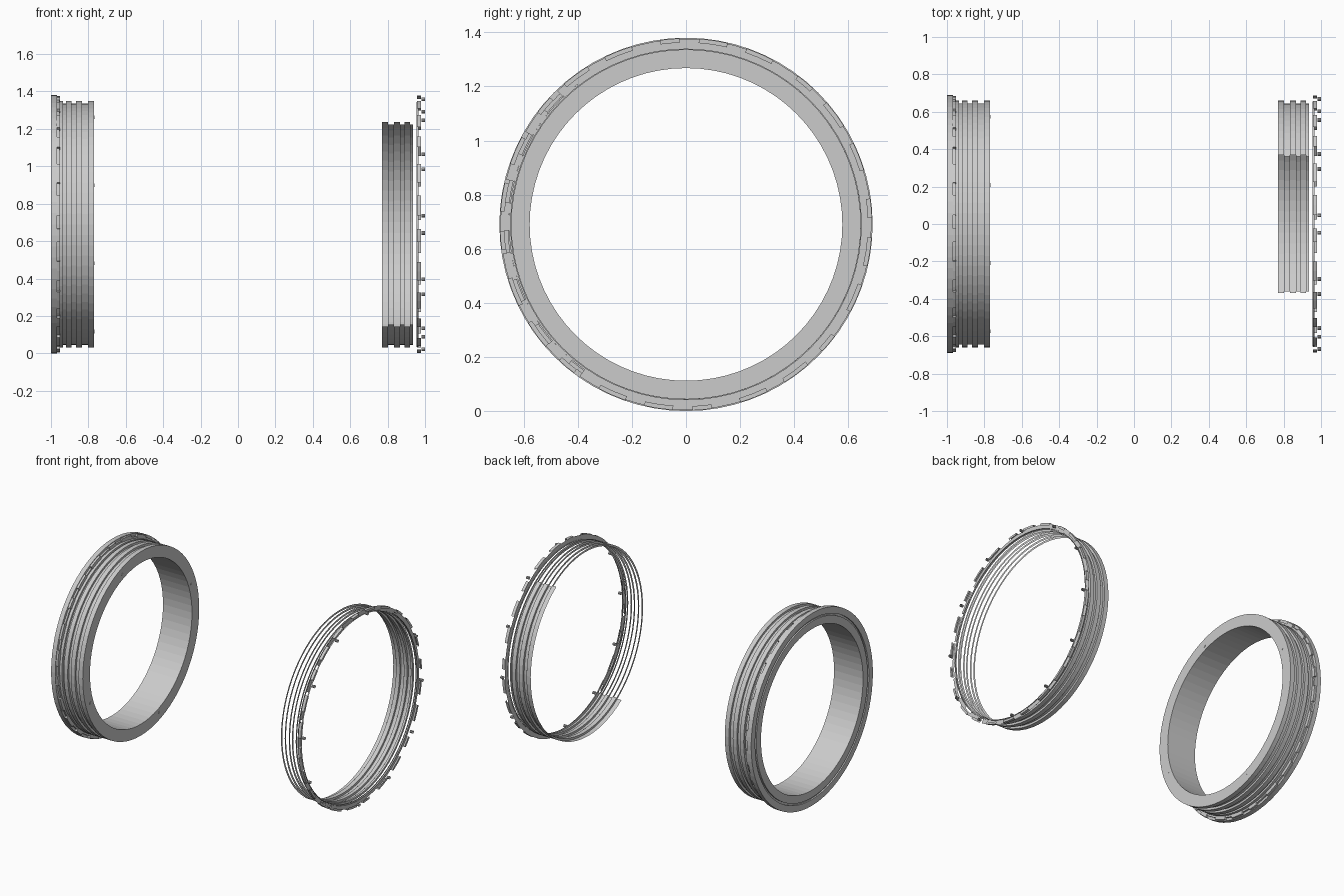
import bpy, bmesh
from math import sin, cos, radians, pi

if "Cube" in bpy.data.objects:
    bpy.data.objects.remove(bpy.data.objects["Cube"])

CZ = 0.69      # height of the shared ring axis
SEG = 72       # facets around a full ring


def lathe(name, strips, arcs=((0, 360),), loop=False):
    """Sweep (x, r) profiles about the x axis; angles run from +y towards +z."""
    bm = bmesh.new()
    for prof in strips:
        for a0, a1 in arcs:
            full = a1 - a0 >= 360
            n = max(2, round((a1 - a0) / 360 * SEG))
            rows = []
            for i in range(n if full else n + 1):
                a = radians(a0 + (a1 - a0) * i / n)
                rows.append([bm.verts.new((x, r * cos(a), CZ + r * sin(a))) for x, r in prof])
            m = len(prof)
            for i in range(n):
                p, q = rows[i], rows[(i + 1) % len(rows)]
                for j in range(m if loop else m - 1):
                    k = (j + 1) % m
                    bm.faces.new((p[j], p[k], q[k], q[j]))
            if loop and not full:
                bm.faces.new(rows[0])
                bm.faces.new(rows[-1][::-1])
    bmesh.ops.recalc_face_normals(bm, faces=bm.faces)
    me = bpy.data.meshes.new(name)
    bm.to_mesh(me)
    bm.free()
    ob = bpy.data.objects.new(name, me)
    bpy.context.collection.objects.link(ob)
    return ob


def pins(name, x0, x1, r, start, count, caps=True):
    """Ring of small screw heads or open screw-hole walls."""
    bm = bmesh.new()
    for i in range(count):
        a = radians(start) + 2 * pi * i / count
        ends = [[bm.verts.new((x, r * cos(a) + 0.01 * cos(t * pi / 5),
                               CZ + r * sin(a) + 0.01 * sin(t * pi / 5)))
                 for t in range(10)] for x in (x0, x1)]
        for t in range(10):
            u = (t + 1) % 10
            bm.faces.new((ends[0][t], ends[0][u], ends[1][u], ends[1][t]))
        if caps:
            bm.faces.new(ends[0])
            bm.faces.new(ends[1])
    bmesh.ops.recalc_face_normals(bm, faces=bm.faces)
    me = bpy.data.meshes.new(name)
    bm.to_mesh(me)
    bm.free()
    bpy.context.collection.objects.link(bpy.data.objects.new(name, me))


# Stepped outer wall shared by both rings, given for the +x side
HI, LO = 0.66, 0.645
ribs = [(0.77, HI), (0.803, HI), (0.803, LO), (0.833, LO), (0.833, HI), (0.865, HI),
        (0.865, LO), (0.89, LO), (0.89, HI), (0.92, HI), (0.92, LO), (0.935, LO),
        (0.935, HI), (0.955, HI)]

# Left ring: complete solid with flange and a shallow face groove
left = ribs + [(0.955, 0.672), (0.967, 0.672), (0.967, 0.69), (1.0, 0.69), (1.0, 0.645),
               (0.99, 0.645), (0.99, 0.632), (1.0, 0.632), (1.0, 0.578), (0.77, 0.578)]
lathe("left_ring_body", [[(-x, r) for x, r in left]], loop=True)

# Raised grip segments behind the left flange
cells = [(i * 15 + 2, i * 15 + (11 if i % 3 else 8)) for i in range(24)]
lathe("left_grip_segments", [[(-0.968, 0.671), (-0.968, 0.685), (-0.952, 0.685), (-0.952, 0.66)]],
      cells, loop=True)
pins("left_face_screws", -0.78, -0.768, 0.61, 20, 4)
pins("left_flange_screws", -1.0, -0.99, 0.67, -4, 12)

# Right ring: half of the ribbed wall, an open shell
lathe("right_half_wall", [ribs[:-2]], [(-124, 56)])

# Right ring: thin full-circle groove walls
lathe("right_groove_rings", [[(x, LO), (x, HI)] for x in
                             (0.803, 0.833, 0.865, 0.89, 0.92, 0.935)])

# Right ring: flange plate, whole on one side and broken on the other
lathe("right_flange_plate", [[(0.957, 0.655), (0.957, 0.686)]],
      [(-125, 125)] + [(125 + 16 * i, 134 + 16 * i) for i in range(7)])
lathe("right_flange_lip", [[(0.955, 0.648), (0.955, 0.655), (0.965, 0.655)]])

# Right ring: grip segment walls and open screw-hole walls
lathe("right_grip_segments", [[(0.957, 0.672), (0.957, 0.688), (0.978, 0.688), (0.978, 0.672)]],
      cells)
pins("right_screw_holes", 0.98, 1.0, 0.67, -4, 12, caps=False)
